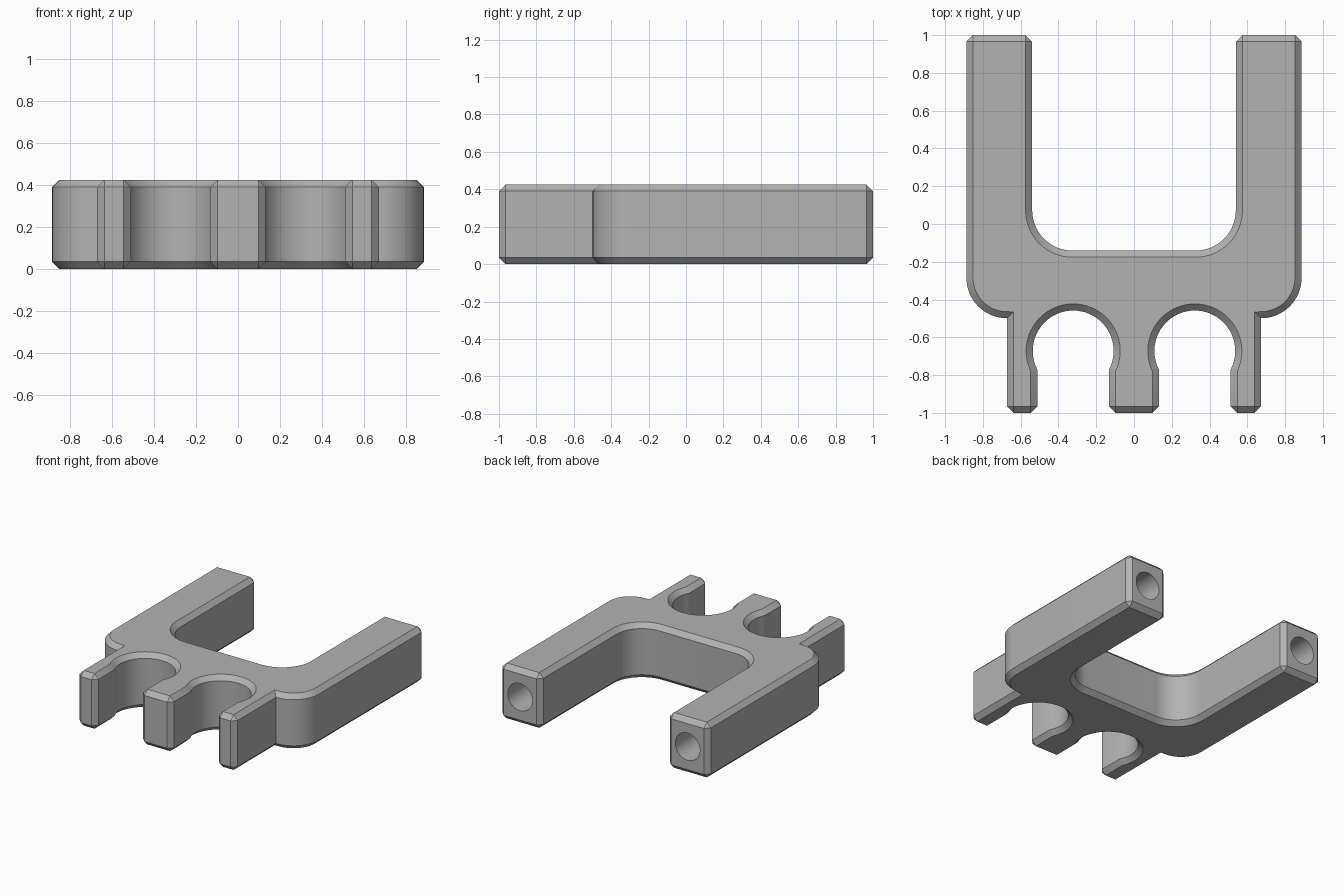
import bpy
import bmesh
from math import sin, cos, acos, pi, radians

HEIGHT = 0.425
CHAMFER = 0.035
ROUND = 0.214

cube = bpy.data.objects.get("Cube")
if cube:
    bpy.data.objects.remove(cube, do_unlink=True)

grey = bpy.data.materials.new("plain grey")
grey.use_nodes = True
colour = (0.45, 0.45, 0.45, 1)
grey.diffuse_color = colour
grey.node_tree.nodes["Principled BSDF"].inputs["Base Color"].default_value = colour


def arc(cx, cy, start, end, steps):
    angles = [start + (end - start) * i / steps for i in range(steps + 1)]
    return [(cx + ROUND * cos(a), cy + ROUND * sin(a)) for a in angles]


def finish(bm, name):
    bmesh.ops.recalc_face_normals(bm, faces=bm.faces[:])
    mesh = bpy.data.meshes.new(name)
    bm.to_mesh(mesh)
    bm.free()
    mesh.materials.append(grey)
    obj = bpy.data.objects.new(name, mesh)
    bpy.context.collection.objects.link(obj)
    return obj


# Half outline: middle prong, keyhole socket, outer prong, shoulder, arm, inner corner
neck = acos(0.19 / ROUND)
half = [(0.132, -1)]
half += arc(0.322, -0.672, pi + neck, -neck, 40)
half += [(0.512, -1), (0.673, -1)]
half += arc(0.673, -0.285, -pi / 2, 0, 16)
half += [(0.888, 1), (0.539, 1)]
half += arc(0.325, 0.073, 0, -pi / 2, 16)
outline = half + [(-x, y) for x, y in reversed(half)]

# Forked body: extruded outline
bm = bmesh.new()
base = bm.faces.new([bm.verts.new((x, y, 0)) for x, y in outline])
extruded = bmesh.ops.extrude_face_region(bm, geom=[base])["geom"]
for v in extruded:
    if isinstance(v, bmesh.types.BMVert):
        v.co.z = HEIGHT


# Chamfer the top and bottom rims and the upright corners of the tips
def chamfered(edge):
    a, b = (v.co for v in edge.verts)
    return abs(a.z - b.z) < 0.001 or abs(a.y) > 0.999


bmesh.ops.recalc_face_normals(bm, faces=bm.faces[:])
bmesh.ops.bevel(bm, geom=[e for e in bm.edges if chamfered(e)], offset=CHAMFER,
                offset_type='OFFSET', segments=1, profile=0.5,
                affect='EDGES', clamp_overlap=False)
body = finish(bm, "forked_body")

# Round blind holes in the arm ends
bm = bmesh.new()
for side in (-1, 1):
    hole = bmesh.ops.create_cone(bm, cap_ends=True, segments=40,
                                 radius1=0.105, radius2=0.105, depth=1)["verts"]
    for v in hole:
        x, y, z = v.co
        v.co = (x + side * 0.7135, z + 0.9, y + HEIGHT / 2)
cutter = finish(bm, "hole_cutter")
cutter.hide_render = True

bpy.ops.object.select_all(action='DESELECT')
bpy.context.view_layer.objects.active = body
body.select_set(True)
cut = body.modifiers.new("arm holes", 'BOOLEAN')
cut.operation = 'DIFFERENCE'
cut.solver = 'EXACT'
cut.object = cutter
bpy.ops.object.modifier_apply(modifier=cut.name)
bpy.data.objects.remove(cutter, do_unlink=True)

bpy.ops.object.shade_smooth_by_angle(angle=radians(25))
